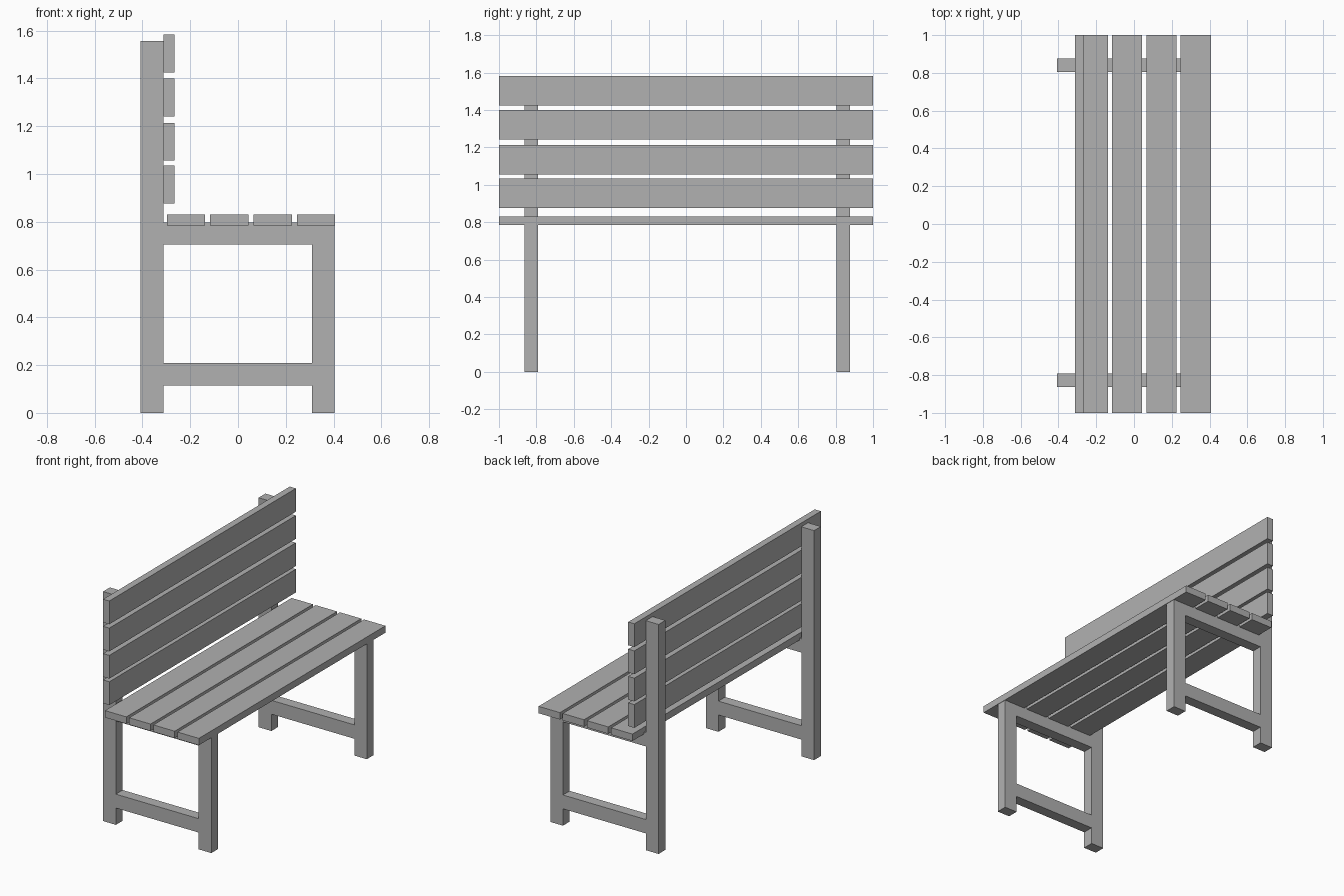
import bpy, bmesh
from math import pi
from mathutils import Matrix, Vector

if "Cube" in bpy.data.objects:
    bpy.data.objects.remove(bpy.data.objects["Cube"])

# Mid-grey finish shared by all parts
grey = bpy.data.materials.new("grey")
grey.diffuse_color = (0.44, 0.44, 0.44, 1)
grey.use_nodes = True
grey.node_tree.nodes["Principled BSDF"].inputs["Base Color"].default_value = grey.diffuse_color


def box(name, x0, x1, y0, y1, z0, z1):
    bm = bmesh.new()
    size = Matrix.Diagonal((x1 - x0, y1 - y0, z1 - z0, 1))
    centre = Vector(((x0 + x1) / 2, (y0 + y1) / 2, (z0 + z1) / 2))
    bmesh.ops.create_cube(bm, size=1, matrix=Matrix.Translation(centre) @ size)
    mesh = bpy.data.meshes.new(name)
    bm.to_mesh(mesh)
    bm.free()
    mesh.materials.append(grey)
    obj = bpy.data.objects.new(name, mesh)
    bpy.context.collection.objects.link(obj)


def side_frame(name, y, thickness):
    # Filled x-z profile with a window, extruded along y
    outline = [(-0.408, 0), (-0.312, 0), (-0.312, 0.114), (0.31, 0.114),
               (0.31, 0), (0.404, 0), (0.404, 0.797), (-0.312, 0.797),
               (-0.312, 1.557), (-0.408, 1.557)]
    window = [(-0.312, 0.208), (0.31, 0.208), (0.31, 0.704), (-0.312, 0.704)]
    curve = bpy.data.curves.new(name, 'CURVE')
    curve.dimensions = '2D'
    curve.fill_mode = 'BOTH'
    curve.extrude = thickness / 2
    curve.materials.append(grey)
    for loop in (outline, window):
        spline = curve.splines.new('POLY')
        spline.points.add(len(loop) - 1)
        for point, (x, z) in zip(spline.points, loop):
            point.co = (x, z, 0, 1)
        spline.use_cyclic_u = True
    obj = bpy.data.objects.new(name, curve)
    obj.location.y = y
    obj.rotation_euler.x = pi / 2
    bpy.context.collection.objects.link(obj)
    bpy.ops.object.select_all(action='DESELECT')
    obj.select_set(True)
    bpy.context.view_layer.objects.active = obj
    bpy.ops.object.convert(target='MESH')
    bpy.ops.object.shade_flat()


# Leg frames
side_frame("left_leg_frame", -0.827, 0.073)
side_frame("right_leg_frame", 0.84, 0.073)

# Seat and backrest slats
for i in range(4):
    x = -0.298 + i * 0.1815
    box(f"seat_slat_{i + 1}", x, x + 0.16, -1, 1, 0.784, 0.831)
for i, z in enumerate((0.877, 1.056, 1.241, 1.425)):
    box(f"back_slat_{i + 1}", -0.312, -0.266, -1, 1, z, z + 0.158)
